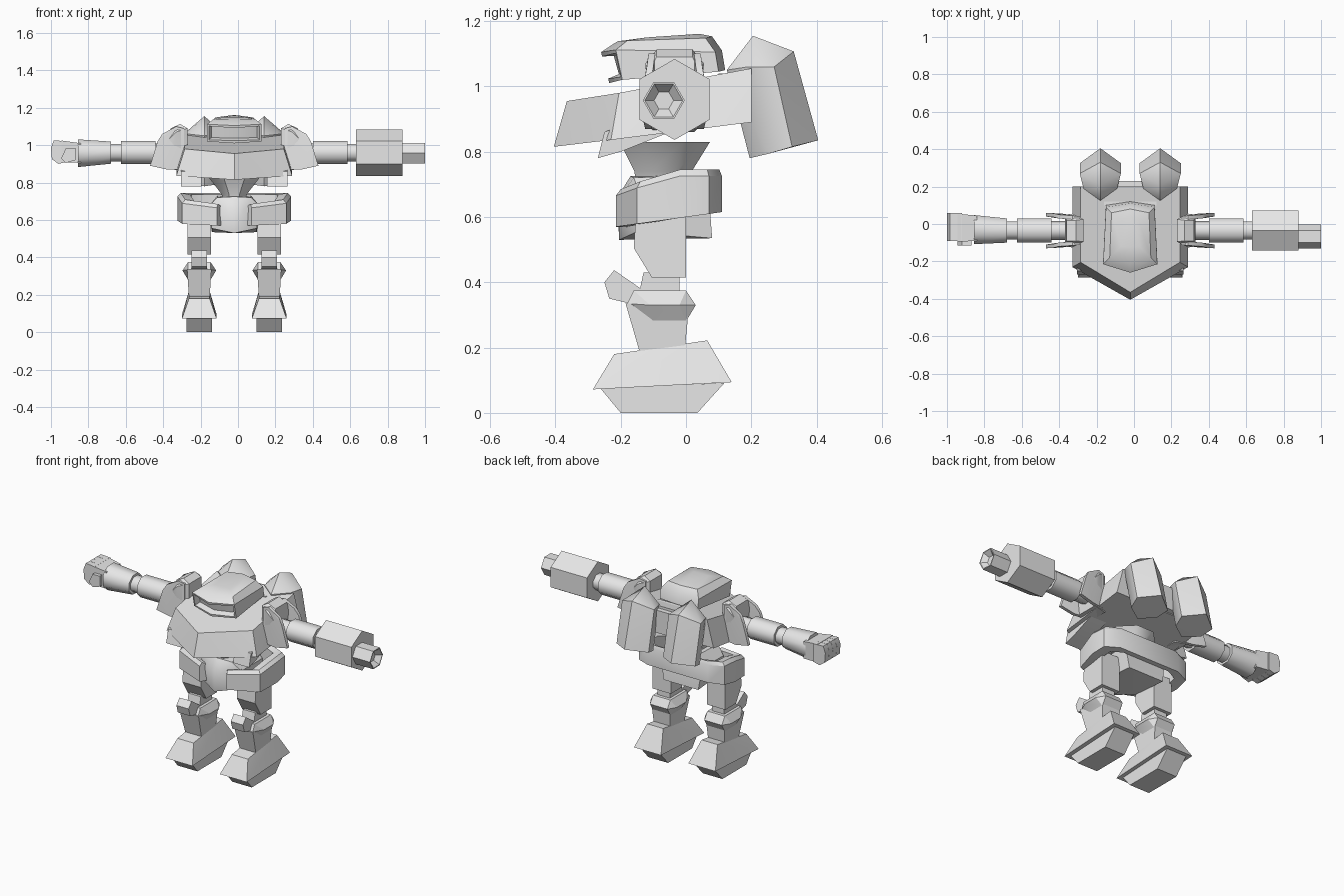
import bpy, bmesh, math
from mathutils import Vector

if "Cube" in bpy.data.objects:
    bpy.data.objects.remove(bpy.data.objects["Cube"], do_unlink=True)

CX = -0.02                 # the body's own centre line
ARM_Y, ARM_Z = -0.035, 0.96

grey = bpy.data.materials.new("plain_grey")
grey.use_nodes = True
grey.diffuse_color = (0.8, 0.8, 0.8, 1)
grey.node_tree.nodes["Principled BSDF"].inputs["Base Color"].default_value = (0.8, 0.8, 0.8, 1)


def finish(name, bm, angle=30):
    bmesh.ops.recalc_face_normals(bm, faces=bm.faces)
    me = bpy.data.meshes.new(name)
    bm.to_mesh(me)
    bm.free()
    me.materials.append(grey)
    ob = bpy.data.objects.new(name, me)
    ob.location.x = CX
    bpy.context.collection.objects.link(ob)
    bpy.ops.object.select_all(action='DESELECT')
    ob.select_set(True)
    bpy.context.view_layer.objects.active = ob
    bpy.ops.object.shade_smooth_by_angle(angle=math.radians(angle))
    return ob


def hull(name, pts, angle=30):
    """Faceted solid around a few corner points."""
    bm = bmesh.new()
    for p in pts:
        bm.verts.new(p)
    bmesh.ops.convex_hull(bm, input=bm.verts)
    bmesh.ops.delete(bm, geom=[v for v in bm.verts if not v.link_faces], context='VERTS')
    bmesh.ops.dissolve_limit(bm, angle_limit=0.03, verts=bm.verts, edges=bm.edges)
    return finish(name, bm, angle)


def both(half):
    """Corner points mirrored over the centre line."""
    return [(s * x, y, z) for x, y, z in half for s in (1, -1)]


def slab(cx, hw, profile, hw2=None):
    """Points of a y-z profile given thickness in x around cx."""
    return [(cx + s * hw, y, z) for y, z in profile for s in (1, -1)]


def loft_mesh(rings, closed=False, caps=True):
    bm = bmesh.new()
    vs = [[bm.verts.new(p) for p in r] for r in rings]
    n = len(rings[0])
    pairs = list(zip(vs, vs[1:])) + ([(vs[-1], vs[0])] if closed else [])
    for a, b in pairs:
        for i in range(n):
            bm.faces.new((a[i], a[(i + 1) % n], b[(i + 1) % n], b[i]))
    if caps and not closed:
        bm.faces.new(vs[0])
        bm.faces.new(vs[-1])
    return bm


def ring_x(x, ry, rz, n, turn=0, y=ARM_Y, z=ARM_Z):
    return [(x, y + ry * math.cos(turn + math.tau * i / n),
             z + rz * math.sin(turn + math.tau * i / n)) for i in range(n)]


def ring_z(z, rx, ry, y, n=8):
    return [(rx * math.cos(math.tau * (i + .5) / n),
             y + ry * math.sin(math.tau * (i + .5) / n), z) for i in range(n)]


# Chest: wedge-fronted hull with flared lower edge
hull("chest", both([(.31, .2, .89), (.31, -.23, .836), (.265, .2, 1.055), (.265, -.205, .98)])
     + [(0, -.405, .815), (0, -.365, .955)], 20)
hull("back_block", both([(.14, .1, .88), (.14, .23, .90), (.14, .23, 1.04), (.14, .1, 1.04)]))
for s, side in ((1, "left"), (-1, "right")):
    hull("lower_chest_block_" + side,
         slab(s * .23, .055, [(-.27, .78), (-.2, .80), (-.05, .86), (-.2, .88), (-.25, .86)]))

# Head: low dome with a sunken visor under the brow
def head_ring(yf, zf, xc, yc, zc, xb, yb, zb):
    return [(0, yf, zf), (xc, yc, zc), (xb, yb, zb), (0, yb + .02, zb + .005),
            (-xb, yb, zb), (-xc, yc, zc)]

bm = loft_mesh([head_ring(-.235, 1.01, .145, -.195, 1.02, .13, .1, 1.045),
                head_ring(-.26, 1.105, .145, -.215, 1.112, .13, .09, 1.105),
                head_ring(-.21, 1.138, .11, -.18, 1.14, .10, .06, 1.148),
                head_ring(-.13, 1.148, .05, -.12, 1.15, .045, .02, 1.156)])
bm.normal_update()
bmesh.ops.recalc_face_normals(bm, faces=bm.faces)
front = [f for f in bm.faces if f.normal.y < -.7 and f.calc_center_median().z < 1.09]
bmesh.ops.inset_region(bm, faces=front, thickness=.014, depth=0)
bmesh.ops.inset_region(bm, faces=front, thickness=.006, depth=-.035)
finish("head", bm, 35)

# Waist and pelvis
finish("waist", loft_mesh([ring_z(.70, .06, .085, -.075), ring_z(.74, .075, .095, -.07),
                           ring_z(.83, .15, .15, -.065)]), 40)
hull("pelvis", both([(.09, -.16, .72), (.09, .05, .73), (.14, -.14, .67), (.14, .07, .67),
                     (.12, -.15, .555), (.12, .08, .535), (.05, -.205, .66)])
     + [(0, -.205, .53), (0, -.21, .66), (0, -.17, .725)], 35)

# Hip belt: band open at the front, rising toward the back
half = [(.09, -.215, .04), (.27, -.15, .06), (.295, -.02, .06), (.285, .07, .06), (.2, .11, .05)]
path = half + [(-x, y, t) for x, y, t in reversed(half)]
rings = []
for x, y, t in path:
    k = (y + .215) / .325
    lo, hi = .57 + .045 * k, .685 + .06 * min(1, k * 2)
    inner = Vector((x, y)) - Vector((x, y + .05)).normalized() * t
    rings.append([(x * 1.03, y, lo), (x * 1.03, y, hi - .02), (x * .97, y * .93, hi),
                  (inner.x, inner.y, hi - .01), (inner.x, inner.y, lo)])
finish("hip_belt", loft_mesh(rings), 25)

for s, side in ((1, "left"), (-1, "right")):
    # Rocket pods on the back
    p = s * .16
    hull("back_pod_" + side,
         [(p, .205, 1.155), (p, .33, 1.107), (p, .125, 1.05), (p, .195, .78), (p, .405, .835)]
         + [(p + t * x, y, z) for t in (1, -1) for x, y, z in
            ((.09, .19, 1.06), (.11, .27, 1.06), (.09, .25, .793), (.11, .325, .815))], 40)

    # Legs
    c = s * .187
    hull("thigh_" + side, slab(c, .063, [(-.155, .58), (-.15, .63), (0, .63), (0, .415),
                                         (-.105, .415), (-.16, .505)]))
    hull("knee_joint_" + side, slab(c, .042, [(-.145, .36), (-.13, .43), (-.02, .43), (-.02, .36)]))
    hull("knee_guard_" + side, slab(c, .042, [(-.22, .437), (-.25, .40), (-.235, .35),
                                              (-.15, .33), (-.13, .375), (-.165, .395)]))
    hull("knee_cuff_" + side,
         slab(c, .06, [(-.16, .375), (0, .375), (-.1, .28), (0, .28), (-.18, .335), (.03, .33)])
         + slab(c, .09, [(-.11, .33), (-.02, .33)]), 25)
    hull("shin_" + side, slab(c, .065, [(-.185, .335), (.01, .335)])
         + slab(c, .055, [(-.14, .18), (-.005, .18)]))
    hull("foot_" + side, slab(c, .093, [(-.285, .072), (.14, .094)])
         + slab(c, .055, [(-.22, .18), (.065, .222)]), 20)
    hull("sole_" + side, slab(c, .068, [(-.262, .075), (-.2, 0), (.035, 0), (.118, .092)]), 20)

    # Shoulder pads: sloped roof with cheek plates flaring outward around the arm
    core = [(x, ARM_Y + t * y, z) for t in (1, -1) for x, y, z in
            ((.25, .06, .86), (.33, .07, .87), (.25, .06, 1.09), (.29, .055, 1.113),
             (.31, .09, 1.07), (.34, .055, 1.09), (.35, .085, 1.03))]
    hull("shoulder_pad_" + side, [(s * x, y, z) for x, y, z in core], 35)
    for t, end in ((-1, "front"), (1, "back")):
        plate = [(s * x, ARM_Y + t * (y - d), z) for d in (0, .02) for x, y, z in
                 ((.27, .075, .87), (.27, .075, 1.09), (.31, .08, 1.10), (.385, .085, 1.06),
                  (.41, .092, 1.02), (.45, .095, .89), (.36, .09, .87))]
        hull("shoulder_cheek_" + end + "_" + side, plate, 35)

    # Upper arms and elbows
    finish("shoulder_joint_" + side, loft_mesh([ring_x(s * .25, .05, .05, 8),
                                                ring_x(s * .45, .05, .05, 8)]), 50)
    finish("upper_arm_" + side, loft_mesh([ring_x(s * .42, .07, .066, 8, math.pi / 8),
                                           ring_x(s * .605, .07, .066, 8, math.pi / 8)]), 50)
    finish("elbow_" + side, loft_mesh([ring_x(s * .59, .052, .05, 8, math.pi / 8),
                                       ring_x(s * .67, .052, .05, 8, math.pi / 8)]), 50)

# Left arm cannon: hexagonal housing and hollowed muzzle
finish("cannon_housing", loft_mesh([ring_x(.65, .124, .124, 6, math.pi / 6),
                                    ring_x(.90, .124, .124, 6, math.pi / 6)]))
finish("cannon_muzzle", loft_mesh([ring_x(x, r, r, 6, 0, -.068, .957) for x, r in
                                   ((.88, .064), (1.02, .064), (1.02, .058), (.99, .03))]), 35)

# Right forearm and fist
finish("forearm", loft_mesh([ring_x(-.66, .07, .064, 8, math.pi / 8),
                             ring_x(-.835, .084, .08, 8, math.pi / 8, ARM_Y + .005, .957)]), 50)
hull("palm", [(x, y, z) for x, ys, zs in ((-.82, (-.09, .045), (.905, 1.01)),
                                          (-.925, (-.095, .055), (.91, 1.025)))
              for y in ys for z in zs])
for i in range(4):
    y0 = -.09 + i * .0375
    hull("finger_%d" % (i + 1), [(x, y, z) for y in (y0, y0 + .0365) for x, z in
                                 ((-.90, 1.022), (-.965, 1.025), (-.98, .985), (-.975, .925),
                                  (-.94, .90), (-.90, .91))], 45)
hull("thumb", [(x, y, z) for y in (-.115, -.08) for x, z in
               ((-.85, .985), (-.90, .985), (-.925, .93), (-.90, .905), (-.85, .92))], 35)
